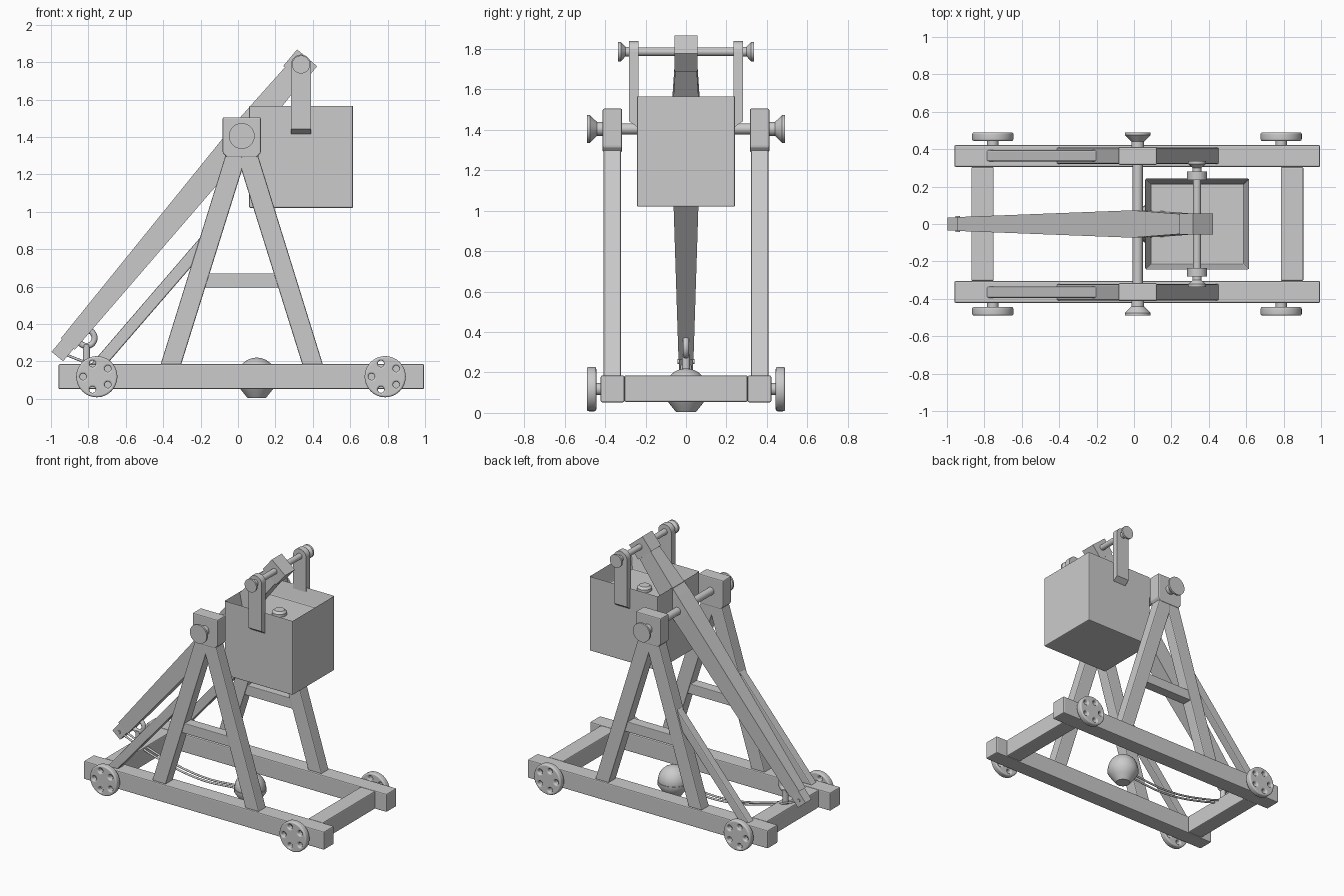
import bpy, bmesh, math
from mathutils import Vector, Matrix

if "Cube" in bpy.data.objects:
    bpy.data.objects.remove(bpy.data.objects["Cube"])

GREY = (0.6, 0.6, 0.6, 1)
mat = bpy.data.materials.new("plain_grey")
mat.use_nodes = True
mat.diffuse_color = GREY
mat.node_tree.nodes["Principled BSDF"].inputs["Base Color"].default_value = GREY


def finish(name, bm, bevel=0.0, smooth=False):
    bmesh.ops.recalc_face_normals(bm, faces=bm.faces[:])
    mesh = bpy.data.meshes.new(name)
    bm.to_mesh(mesh)
    bm.free()
    return add(name, mesh, bevel, smooth)


def add(name, mesh, bevel=0.0, smooth=False):
    ob = bpy.data.objects.new(name, mesh)
    bpy.context.collection.objects.link(ob)
    mesh.materials.clear()
    mesh.materials.append(mat)
    if bevel:
        mod = ob.modifiers.new("soft_edges", "BEVEL")
        mod.width, mod.segments = bevel, 2
    if smooth:
        bpy.ops.object.select_all(action="DESELECT")
        ob.select_set(True)
        bpy.context.view_layer.objects.active = ob
        bpy.ops.object.shade_smooth_by_angle(angle=math.radians(35))
    return ob


def prism(name, pts, y0, y1, bevel=0.007):
    """Side profile in x, z pushed from y0 to y1."""
    bm = bmesh.new()
    face = bm.faces.new([bm.verts.new((x, y0, z)) for x, z in pts])
    ext = bmesh.ops.extrude_face_region(bm, geom=[face])["geom"]
    bmesh.ops.translate(bm, vec=(0, y1 - y0, 0), verts=[v for v in ext if isinstance(v, bmesh.types.BMVert)])
    return finish(name, bm, bevel)


def box(name, x0, x1, y0, y1, z0, z1, bevel=0.007):
    return prism(name, [(x0, z0), (x1, z0), (x1, z1), (x0, z1)], y0, y1, bevel)


def lathe(name, profile, x, y, z, axis="Z", seg=32):
    """Spin (radius, height) points round an axis through a point."""
    bm = bmesh.new()
    rings = [[bm.verts.new((r * math.cos(a), r * math.sin(a), h))
              for a in (math.tau * i / seg for i in range(seg))] for r, h in profile]
    for a, b in zip(rings, rings[1:]):
        for i in range(seg):
            j = (i + 1) % seg
            bm.faces.new((a[i], a[j], b[j], b[i]))
    bm.faces.new(rings[0])
    bm.faces.new(rings[-1])
    turn = {"Z": Matrix(), "Y": Matrix.Rotation(-math.pi / 2, 4, "X"),
            "-Y": Matrix.Rotation(math.pi / 2, 4, "X")}[axis]
    bm.transform(Matrix.Translation((x, y, z)) @ turn)
    return finish(name, bm, smooth=True)


def curve_mesh(name, curve, matrix=Matrix()):
    tmp = bpy.data.objects.new(name + "_curve", curve)
    bpy.context.collection.objects.link(tmp)
    bpy.context.view_layer.update()
    mesh = bpy.data.meshes.new_from_object(tmp.evaluated_get(bpy.context.evaluated_depsgraph_get()))
    bpy.data.objects.remove(tmp)
    mesh.transform(matrix)
    return add(name, mesh, smooth=True)


def wheel(name, x, y, z):
    """Filled flat curve with five round holes."""
    curve = bpy.data.curves.new(name, "CURVE")
    curve.dimensions, curve.fill_mode = "2D", "BOTH"
    curve.extrude, curve.bevel_depth, curve.offset = 0.013, 0.01, -0.01
    turns = [math.pi + math.tau * i / 5 for i in range(5)]
    holes = [(0.073 * math.cos(a), 0.073 * math.sin(a), 0.017, 16) for a in turns]
    for cx, cy, r, n in [(0, 0, 0.11, 48)] + holes:
        spline = curve.splines.new("POLY")
        spline.points.add(n - 1)
        spline.use_cyclic_u = True
        for i, p in enumerate(spline.points):
            a = math.tau * i / n
            p.co = (cx + r * math.cos(a), cy + r * math.sin(a), 0, 1)
    curve_mesh(name, curve, Matrix.Translation((x, y, z)) @ Matrix.Rotation(math.pi / 2, 4, "X"))


def rope(name, pts, radius):
    curve = bpy.data.curves.new(name, "CURVE")
    curve.dimensions, curve.bevel_depth, curve.use_fill_caps = "3D", radius, True
    spline = curve.splines.new("BEZIER")
    spline.bezier_points.add(len(pts) - 1)
    for p, co in zip(spline.bezier_points, pts):
        p.co = co
        p.handle_left_type = p.handle_right_type = "AUTO"
    curve_mesh(name, curve)


# Base frame cross beams
for end, x0, x1 in (("rear", -0.87, -0.75), ("fore", 0.785, 0.905)):
    box(end + "_cross_beam", x0, x1, -0.305, 0.305, 0.055, 0.185)

PX, PZ = 0.02, 1.405   # arm pivot
HX, HZ = 0.337, 1.787  # hanger pivot

for s, side in ((-1, "right"), (1, "left")):
    # Base beam and wheels
    box(side + "_base_beam", -0.96, 0.995, s * 0.305, s * 0.422, 0.052, 0.185)
    for x, end in ((-0.755, "rear"), (0.787, "fore")):
        wheel(f"{side}_{end}_wheel", x, s * 0.467, 0.118)
        lathe(f"{side}_{end}_wheel_axle", [(0.03, 0), (0.03, 0.05)], x, s * 0.4, 0.118, "Y" if s > 0 else "-Y")
    # Trestle legs, tie and brace
    for m, end in ((-1, "rear"), (1, "fore")):
        leg = [(0.435, 0.18), (0.325, 0.18), (-0.005, 1.235), (-0.005, 1.34), (0.075, 1.34)]
        prism(f"{side}_{end}_leg", [(PX + m * x, z) for x, z in leg], s * 0.322, s * 0.408)
    box(side + "_leg_tie", -0.2, 0.24, s * 0.327, s * 0.403, 0.595, 0.67, 0.004)
    prism(side + "_brace", [(-0.79, 0.18), (-0.705, 0.18), (-0.22, 0.74), (-0.2, 0.865)], s * 0.335, s * 0.395)
    # Bearing block with chamfered foot
    prism(side + "_bearing_block", [(-0.082, 1.505), (0.122, 1.505), (0.122, 1.315), (0.1, 1.29),
                                    (-0.06, 1.29), (-0.082, 1.315)], s * 0.316, s * 0.412)
    # Axle end caps
    axis = "Y" if s > 0 else "-Y"
    lathe(side + "_pivot_cap", [(0.034, 0.4), (0.034, 0.44), (0.069, 0.476), (0.069, 0.49)], PX, 0, PZ, axis)
    lathe(side + "_hanger_cap", [(0.024, 0.27), (0.024, 0.3), (0.048, 0.322), (0.048, 0.336)], HX, 0, HZ, axis)
    # Hanger strap: rounded top, sloped foot
    arc = [(HX + 0.053 * math.cos(math.pi * i / 16), HZ + 0.053 * math.sin(math.pi * i / 16)) for i in range(17)]
    strap = prism(side + "_hanger_strap", [(HX + 0.053, 1.41)] + arc + [(HX - 0.053, 1.41)],
                  s * 0.235, s * 0.281, 0)
    for v in strap.data.vertices:
        if v.co.z < 1.42 and abs(v.co.y) > 0.27:
            v.co.z = 1.443

# Axles
lathe("pivot_axle", [(0.027, -0.43), (0.027, 0.43)], PX, 0, PZ, "Y")
lathe("hanger_axle", [(0.021, -0.31), (0.021, 0.31)], HX, 0, HZ, "Y")

# Throwing arm lofted along its own axis: distance, half height, half width
tilt = math.radians(50.1)
ahead = Vector((math.cos(tilt), 0, math.sin(tilt)))
up = Vector((-math.sin(tilt), 0, math.cos(tilt)))


def loft(name, sections, bevel=0.0):
    bm = bmesh.new()
    rings = []
    for d, h, w in sections:
        c = Vector((PX, 0, PZ)) + ahead * d
        rings.append([bm.verts.new(c + up * h * i + Vector((0, w * j, 0)))
                      for i, j in ((1, 1), (1, -1), (-1, -1), (-1, 1))])
    for a, b in zip(rings, rings[1:]):
        for i in range(4):
            bm.faces.new((a[i], a[(i + 1) % 4], b[(i + 1) % 4], b[i]))
    bm.faces.new(rings[0])
    bm.faces.new(rings[-1])
    return finish(name, bm, bevel)


loft("throwing_arm", [(-1.45, 0.048, 0.037), (-0.05, 0.07, 0.071), (0.08, 0.07, 0.071), (0.45, 0.058, 0.052)])
loft("arm_head", [(0.43, 0.07, 0.057), (0.545, 0.07, 0.057)])
loft("arm_tip", [(-1.537, 0.04, 0.035), (-1.43, 0.04, 0.035)])
tip = Vector((PX, 0, PZ)) + ahead * -1.5
lathe("tip_pin", [(0.012, -0.042), (0.012, 0.042)], tip.x, 0, tip.z, "Y", 12)

# Counterweight box: open top with inset cavity
weight = box("counterweight_box", 0.06, 0.615, -0.243, 0.243, 1.02, 1.57, 0)
bm = bmesh.new()
bm.from_mesh(weight.data)
bm.normal_update()
top = [f for f in bm.faces if f.normal.z > 0.9]
bmesh.ops.inset_region(bm, faces=top, thickness=0.04)
bmesh.ops.translate(bm, vec=(0, 0, -0.12), verts=top[0].verts[:])
bm.to_mesh(weight.data)
bm.free()
mod = weight.modifiers.new("soft_edges", "BEVEL")
mod.width, mod.segments = 0.007, 2
lathe("counterweight_knob", [(0.05, 0), (0.05, 0.03), (0.035, 0.045)], HX, 0, 1.44)

# Shot in its pouch, with sling ropes to the arm tip
R = 0.105
ball = [(R * math.cos(a), R * math.sin(a)) for a in (math.radians(-85 + 10 * i) for i in range(18))]
lathe("shot", ball, 0.1, 0, 0.115)
lathe("sling_pouch", [(0.05, 0.005), (0.082, 0.045), (0.108, 0.085), (0.108, 0.11)], 0.1, 0, 0)
for s, side in ((-1, "right"), (1, "left")):
    rope(side + "_sling_rope", [(0.02, s * 0.02, 0.09), (-0.3, s * 0.02, 0.075), (-0.65, s * 0.02, 0.14),
                                (-0.82, s * 0.02, 0.197), (tip.x, s * 0.02, tip.z - 0.01)], 0.007)

# Trigger ring on its post
bpy.ops.mesh.primitive_torus_add(major_radius=0.043, minor_radius=0.016, major_segments=32, minor_segments=10,
                                 location=(-0.81, 0, 0.325), rotation=(math.pi / 2, 0, 0))
ring = bpy.context.object
ring.name = "trigger_ring"
ring.data.materials.append(mat)
bpy.ops.object.shade_smooth_by_angle(angle=math.radians(40))
lathe("trigger_post", [(0.02, 0), (0.02, 0.11)], -0.81, 0, 0.18, "Z", 16)
